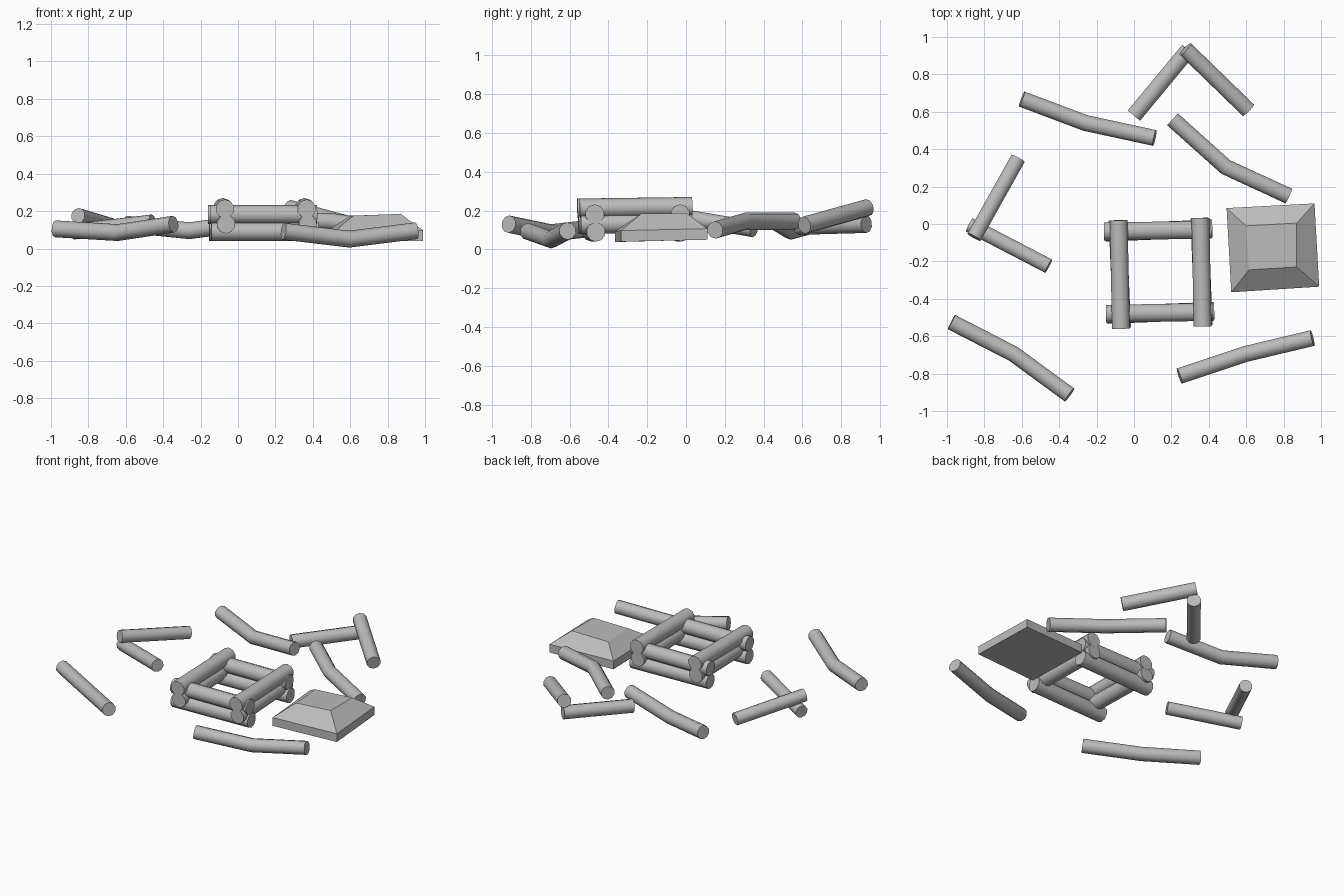
import bpy, bmesh, math
from mathutils import Vector

if "Cube" in bpy.data.objects:
    bpy.data.objects.remove(bpy.data.objects["Cube"])

grey = bpy.data.materials.new("stone grey")
grey.diffuse_color = (0.5, 0.5, 0.5, 1)
grey.use_nodes = True
grey.node_tree.nodes["Principled BSDF"].inputs["Base Color"].default_value = grey.diffuse_color
SIDES = 10


def finish(name, bm, smooth):
    bmesh.ops.recalc_face_normals(bm, faces=bm.faces)
    mesh = bpy.data.meshes.new(name)
    bm.to_mesh(mesh)
    bm.free()
    mesh.materials.append(grey)
    obj = bpy.data.objects.new(name, mesh)
    bpy.context.collection.objects.link(obj)
    if smooth:
        bpy.ops.object.select_all(action='DESELECT')
        obj.select_set(True)
        bpy.context.view_layer.objects.active = obj
        bpy.ops.object.shade_smooth_by_angle(angle=math.radians(45))
    return obj


def log(name, points, radius=0.045):
    """Round log through the points, with mitred bends and flat ends."""
    pts = [Vector(p) for p in points]
    bm = bmesh.new()
    rings = []
    for i, p in enumerate(pts):
        a, b = pts[max(i - 1, 0)], pts[min(i + 1, len(pts) - 1)]
        d = ((p - a).normalized() + (b - p).normalized()).normalized()
        side = d.cross(Vector((0, 0, 1))).normalized()
        up = side.cross(d)
        angles = [2 * math.pi * (k + 0.5) / SIDES for k in range(SIDES)]
        rings.append([bm.verts.new(p + radius * (math.cos(t) * side + math.sin(t) * up))
                      for t in angles])
    for r, s in zip(rings, rings[1:]):
        for k in range(SIDES):
            n = (k + 1) % SIDES
            bm.faces.new((r[k], r[n], s[n], s[k]))
    bm.faces.new(rings[0])
    bm.faces.new(rings[-1])
    return finish(name, bm, True)


# Stacked square of logs: two layers in each direction
for layer, (zx, zy) in enumerate([(0.09, 0.13), (0.182, 0.212)]):
    s = 0.006 * (1 - layer)
    for side, x, y in (("front", -0.15, -0.48), ("back", -0.16, -0.04)):
        log(f"crib_{side}_log_{layer}",
            [(x + s, y - s, zx), (x + 0.573 + s, y + 0.01 + s, zx)], 0.05)
    for side, x, y in (("left", -0.07, -0.56), ("right", 0.367, -0.548)):
        log(f"crib_{side}_log_{layer}",
            [(x + s, y + s, zy), (x - 0.012 - s, y + 0.58, zy + 0.008)], 0.05)

# Bent logs lying around the stack
log("bent_log_front_left", [(-0.976, -0.524, 0.105), (-0.644, -0.695, 0.085), (-0.345, -0.914, 0.13)])
log("bent_log_front_right", [(0.243, -0.813, 0.092), (0.596, -0.695, 0.05), (0.954, -0.61, 0.095)])
log("bent_log_back_left", [(-0.60, 0.668, 0.13), (-0.26, 0.54, 0.095), (0.11, 0.46, 0.145)])
log("bent_log_back_right", [(0.206, 0.56, 0.145), (0.49, 0.305, 0.145), (0.826, 0.15, 0.10)])

# Crossed pairs of straight logs
log("left_pair_lower", [(-0.88, -0.005, 0.09), (-0.457, -0.225, 0.14)], 0.042)
log("left_pair_upper", [(-0.855, -0.07, 0.175), (-0.62, 0.35, 0.105)], 0.042)
log("back_pair_lower", [(0.0, 0.58, 0.12), (0.29, 0.93, 0.13)])
log("back_pair_upper", [(0.275, 0.935, 0.215), (0.61, 0.61, 0.125)])

# Slab: thin rim under a sloped, flat-topped roof
rim = [(0.495, 0.085, 0.05), (0.965, 0.11, 0.05), (0.99, -0.335, 0.04), (0.52, -0.365, 0.038)]
top = [(0.60, -0.01, 0.175), (0.87, 0.005, 0.185), (0.87, -0.23, 0.185), (0.615, -0.245, 0.175)]
bm = bmesh.new()
levels = [[bm.verts.new(p) for p in rim],
          [bm.verts.new((x, y, z + 0.057)) for x, y, z in rim],
          [bm.verts.new(p) for p in top]]
for lo, hi in zip(levels, levels[1:]):
    for k in range(4):
        n = (k + 1) % 4
        bm.faces.new((lo[k], lo[n], hi[n], hi[k]))
bm.faces.new(levels[0])
bm.faces.new(levels[-1])
finish("slab", bm, False)
